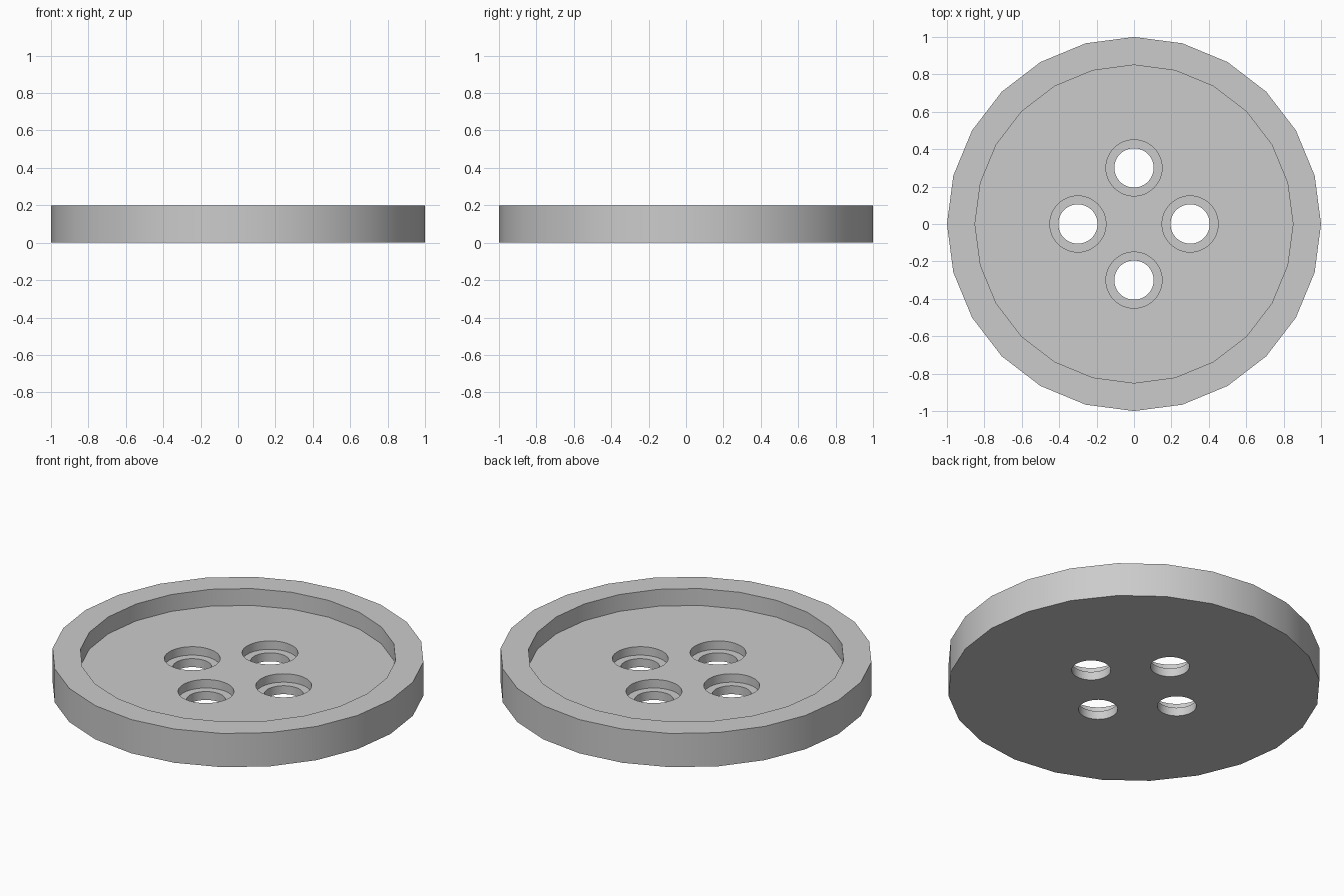
import bpy
from math import cos, sin, pi, radians

cube = bpy.data.objects.get("Cube")
if cube:
    bpy.data.objects.remove(cube, do_unlink=True)

HEIGHT, FLOOR, LEDGE = 0.2, 0.1, 0.05
HOLE_OFFSET = 0.3

grey = bpy.data.materials.new("plain_grey")
grey.use_nodes = True
colour = (0.6, 0.6, 0.6, 1)
grey.diffuse_color = colour
grey.node_tree.nodes["Principled BSDF"].inputs["Base Color"].default_value = colour


def disc(name, radius, bottom, top, sides, x=0, y=0):
    """Upright cylinder between two heights."""
    bpy.ops.mesh.primitive_cylinder_add(
        vertices=sides, radius=radius, depth=top - bottom,
        location=(x, y, (top + bottom) / 2))
    obj = bpy.context.object
    obj.name = name
    obj.data.materials.append(grey)
    return obj


def cut(target, cutter):
    """Subtract the cutter from the target and discard it."""
    cutter.hide_render = True
    mod = target.modifiers.new("cut", "BOOLEAN")
    mod.operation = "DIFFERENCE"
    mod.solver = "EXACT"
    mod.object = cutter
    bpy.context.view_layer.objects.active = target
    bpy.ops.object.modifier_apply(modifier=mod.name)
    bpy.data.objects.remove(cutter, do_unlink=True)


# Round body with a raised rim around a sunken face
button = disc("button_body", 1, 0, HEIGHT, 24)
cut(button, disc("face_recess", 0.85, FLOOR, HEIGHT + 0.1, 24))

# Four thread holes, each a wide countersink over a narrower through hole
for i in range(4):
    x, y = HOLE_OFFSET * cos(i * pi / 2), HOLE_OFFSET * sin(i * pi / 2)
    cut(button, disc("countersink", 0.15, LEDGE, HEIGHT, 48, x, y))
    cut(button, disc("thread_hole", 0.105, -0.1, HEIGHT, 48, x, y))

# Smooth walls, crisp edges
bpy.ops.object.select_all(action="DESELECT")
button.select_set(True)
bpy.context.view_layer.objects.active = button
bpy.ops.object.shade_smooth_by_angle(angle=radians(30))
